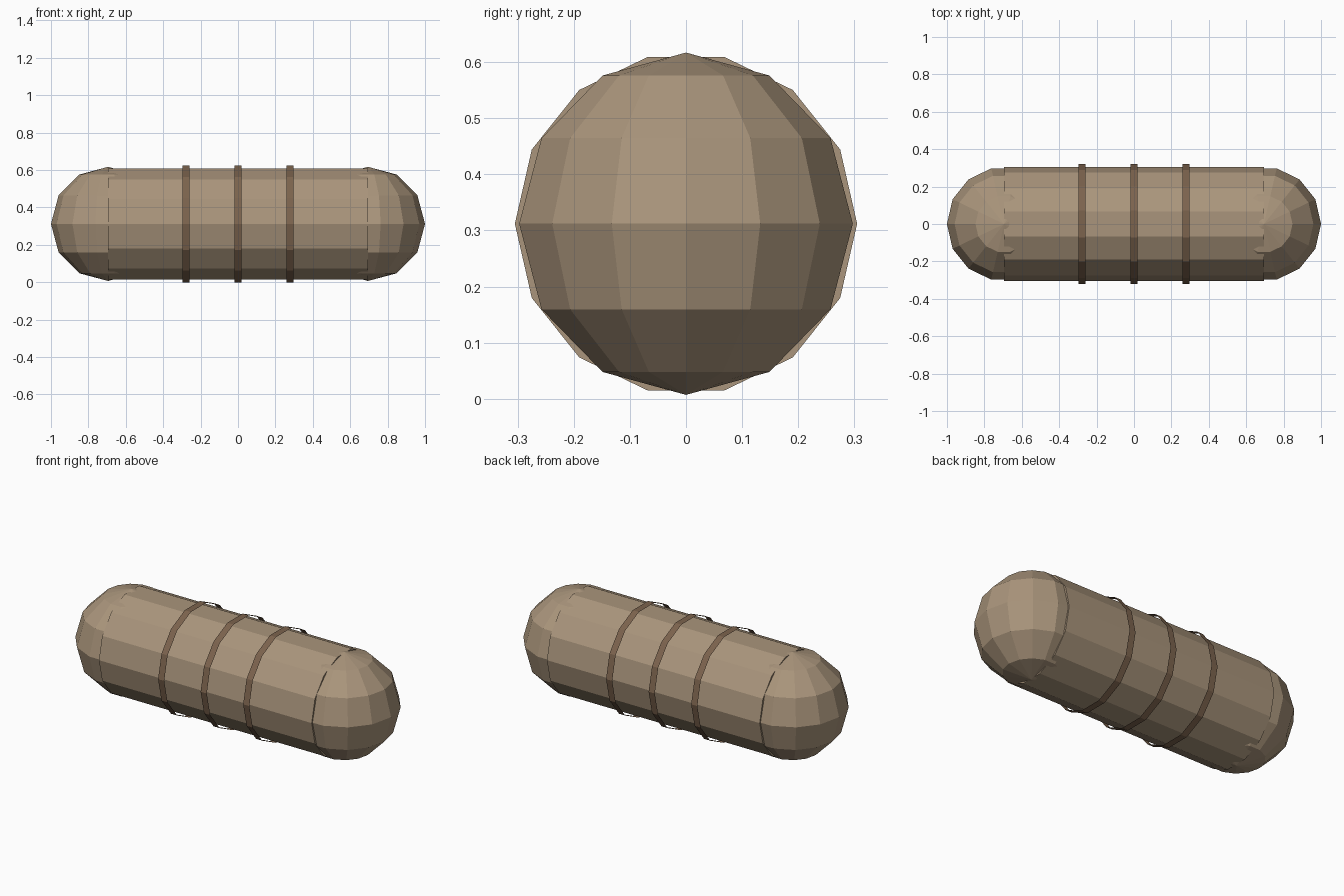
import bpy, bmesh, math
from mathutils import Matrix

if "Cube" in bpy.data.objects:
    bpy.data.objects.remove(bpy.data.objects["Cube"])

SIDES = 14
R = 0.305          # body radius
HALF = 0.695       # half length of the straight section
CZ = 0.312         # height of the long axis


def material(name, rgb):
    m = bpy.data.materials.new(name)
    m.diffuse_color = (*rgb, 1)
    m.use_nodes = True
    m.node_tree.nodes["Principled BSDF"].inputs["Base Color"].default_value = m.diffuse_color
    return m


def align(bm, target):
    """Turn the mesh about z so a widest vertex points at the target angle."""
    v = min(bm.verts, key=lambda p: (round(abs(p.co.z), 4), p.index)).co
    bm.transform(Matrix.Rotation(target - math.atan2(v.y, v.x), 4, 'Z'))


def finish(bm, name, mat, x):
    bm.transform(Matrix.Translation((x, 0, CZ)))
    me = bpy.data.meshes.new(name)
    bm.to_mesh(me)
    bm.free()
    me.materials.append(mat)
    ob = bpy.data.objects.new(name, me)
    bpy.context.collection.objects.link(ob)


def tube(name, mat, x, radius, length, caps):
    bm = bmesh.new()
    bmesh.ops.create_cone(bm, cap_ends=caps, segments=SIDES, radius1=radius,
                          radius2=radius, depth=length)
    align(bm, math.pi / 2)
    bm.transform(Matrix.Rotation(math.pi / 2, 4, 'Y'))
    finish(bm, name, mat, x)


def ball(name, mat, x):
    bm = bmesh.new()
    bmesh.ops.create_uvsphere(bm, u_segments=SIDES, v_segments=6, radius=R)
    align(bm, 0)
    finish(bm, name, mat, x)


cloth = material("tan", (0.40, 0.30, 0.20))
leather = material("brown", (0.20, 0.125, 0.075))

# Rolled body with rounded ends
tube("body", cloth, 0, R, 2 * HALF, True)
ball("left_end", cloth, -HALF)
ball("right_end", cloth, HALF)

# Open bands standing slightly off the body
for name, x in (("left_strap", -0.278), ("middle_strap", 0), ("right_strap", 0.278)):
    tube(name, leather, x, 0.32, 0.04, False)
